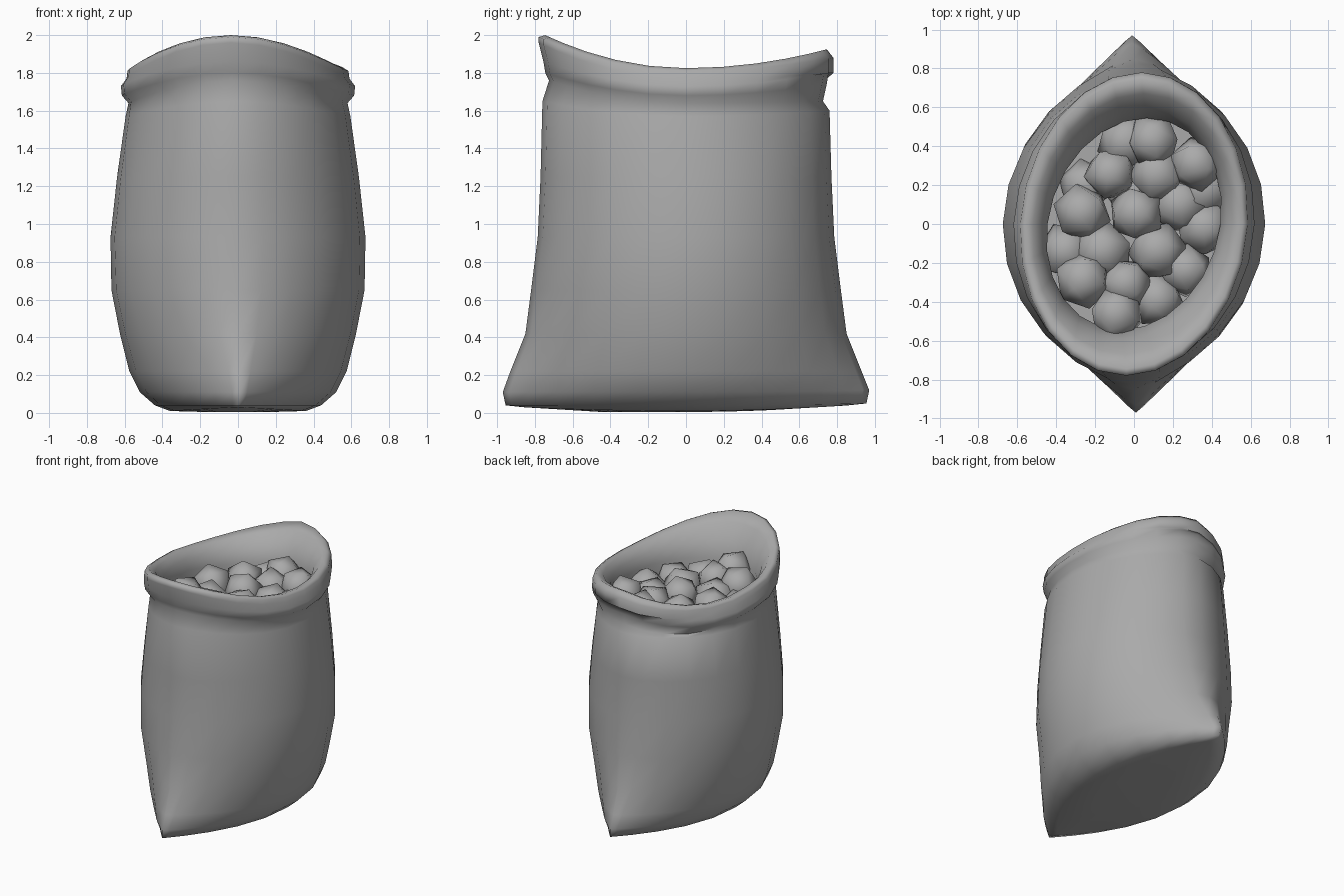
import bpy, bmesh, math, random
from mathutils import Vector, Euler, noise

random.seed(4)
N = 24

cloth = bpy.data.materials.new("sack_grey")
cloth.diffuse_color = (0.4, 0.4, 0.4, 1)


def finish(bm, name, angle):
    bmesh.ops.recalc_face_normals(bm, faces=bm.faces)
    me = bpy.data.meshes.new(name)
    bm.to_mesh(me)
    bm.free()
    ob = bpy.data.objects.new(name, me)
    bpy.context.collection.objects.link(ob)
    me.materials.append(cloth)
    bpy.ops.object.select_all(action='DESELECT')
    ob.select_set(True)
    bpy.context.view_layer.objects.active = ob
    bpy.ops.object.shade_smooth_by_angle(angle=math.radians(angle))
    return ob


# Sack: z at sides, half width x, half depth y, pointedness, front lift, back lift, skew
rings = [
    (0.005, 0.18, 0.45, 0.7, 0, 0.01, 0),
    (0.01, 0.36, 0.86, 0.95, 0.02, 0.03, 0),
    (0.04, 0.44, 0.955, 1.0, 0, 0.01, 0),
    (0.11, 0.52, 0.97, 0.95, 0, 0.01, -0.01),
    (0.22, 0.575, 0.93, 0.85, 0, 0, -0.01),
    (0.42, 0.625, 0.85, 0.68, 0, 0, 0),
    (0.65, 0.67, 0.82, 0.6, 0, 0, 0.01),
    (0.93, 0.675, 0.785, 0.56, 0, 0, 0.02),
    (1.25, 0.64, 0.77, 0.55, 0, 0, 0.02),
    (1.57, 0.595, 0.76, 0.56, 0.08, 0.03, 0.02),
    # folded cuff
    (1.64, 0.58, 0.725, 0.55, 0.12, 0.01, 0.04),
    (1.68, 0.615, 0.745, 0.52, 0.12, 0.06, 0.04),
    (1.73, 0.62, 0.755, 0.51, 0.13, 0.07, 0.04),
    (1.77, 0.59, 0.78, 0.51, 0.19, 0.03, 0.05),
    (1.81, 0.585, 0.78, 0.51, 0.18, 0.07, 0.05),
    (1.825, 0.56, 0.745, 0.51, 0.175, 0.1, 0.05),
    # inside of the mouth
    (1.815, 0.52, 0.67, 0.5, 0.12, 0.07, 0.07),
    (1.77, 0.475, 0.59, 0.5, 0.04, 0.02, 0.1),
    (1.69, 0.445, 0.545, 0.5, 0, 0, 0.12),
    (1.50, 0.45, 0.55, 0.5, 0, 0, 0.12),
]
bm = bmesh.new()
loops = []
for z, a, b, q, front, back, skew in rings:
    loop = []
    for i in range(N):
        t = 2 * math.pi * i / N
        c, s = math.cos(t), math.sin(t)
        y = b * s
        x = a * math.copysign(abs(c) ** (2 * q), c) + skew * y
        h = (front if s < 0 else back) * s * s
        # the rim sags at the back left
        if z > 1.6 and s > 0 and c < 0:
            h -= 0.09 * -c * s
        loop.append(bm.verts.new((x, y, z + h)))
    loops.append(loop)
for lo, hi in zip(loops, loops[1:]):
    for i in range(N):
        j = (i + 1) % N
        bm.faces.new((lo[i], lo[j], hi[j], hi[i]))
bm.faces.new(loops[0][::-1])
bm.faces.new(loops[-1])
finish(bm, "sack", 80)

# Lumpy contents filling the mouth: x, y, z
spots = [(.10, .43, 1.64), (-.12, .26, 1.61), (.12, .25, 1.60), (.32, .31, 1.65),
         (-.27, .06, 1.61), (.01, .05, 1.63), (.23, .10, 1.57), (.36, -.02, 1.57),
         (-.16, -.14, 1.58), (.12, -.14, 1.59), (-.26, -.29, 1.65), (-.04, -.31, 1.63),
         (.27, -.24, 1.57), (-.09, -.47, 1.66), (.12, -.39, 1.57), (-.35, -.14, 1.54),
         (.36, .18, 1.54), (-.04, .42, 1.56), (-.25, .2, 1.50), (.0, .17, 1.51)]
for k, (x, y, z) in enumerate(spots):
    bm = bmesh.new()
    bmesh.ops.create_icosphere(bm, subdivisions=1, radius=1)
    r = random.uniform(0.142, 0.16)
    turn = Euler([random.uniform(0, 6) for _ in range(3)])
    offset = Vector((k * 3.7, k * 1.3, 0))
    for v in bm.verts:
        v.co.rotate(turn)
        d = r * (1 + 0.1 * noise.noise(v.co * 1.5 + offset))
        v.co = Vector((x, y, z)) + v.co * d
    finish(bm, "lump_%02d" % (k + 1), 70)
